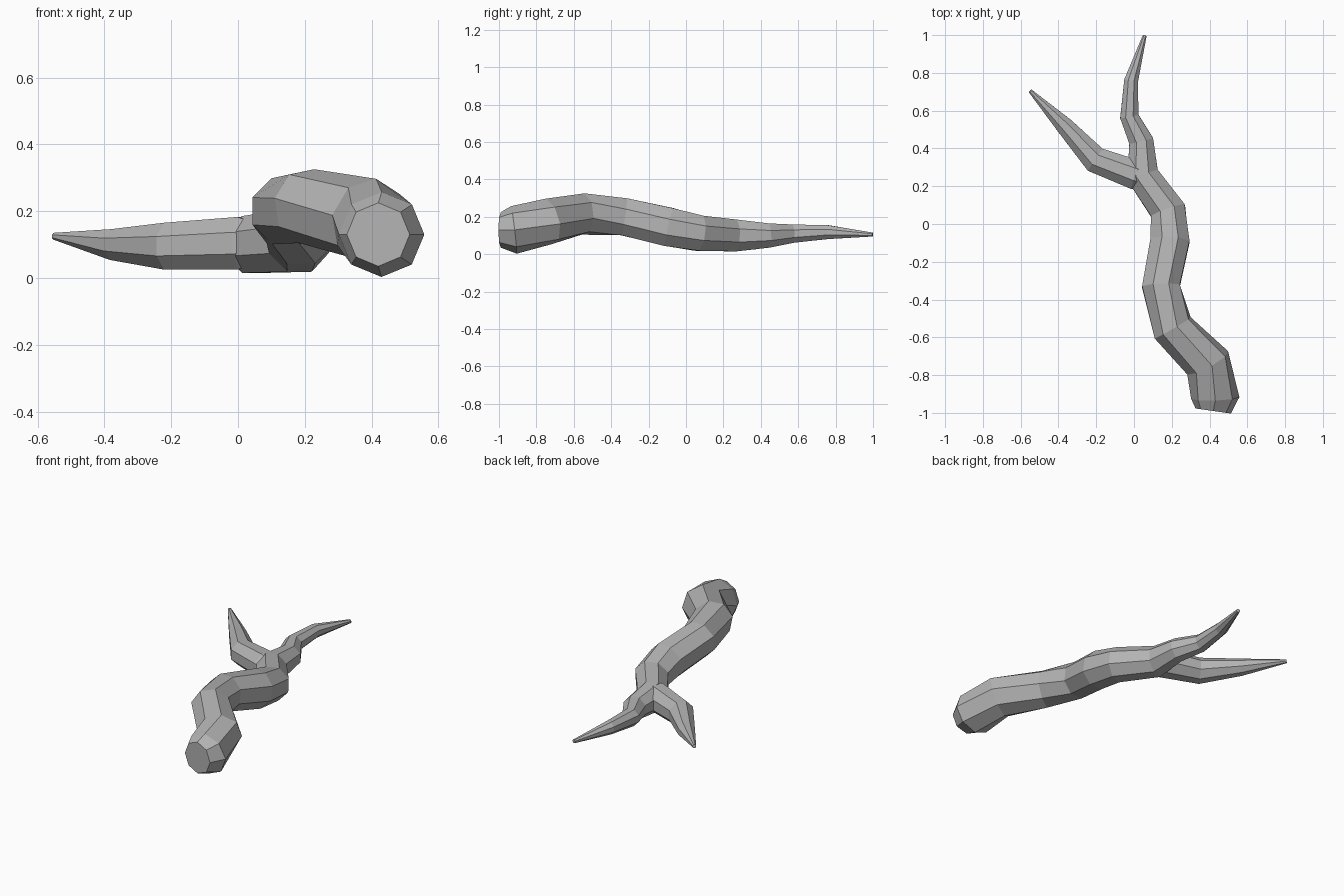
import bpy, bmesh, math
from mathutils import Vector

cube = bpy.data.objects.get("Cube")
if cube:
    bpy.data.objects.remove(cube)

bark = bpy.data.materials.new("grey_bark")
bark.use_nodes = True
bark.diffuse_color = (0.45, 0.45, 0.45, 1)
bark.node_tree.nodes["Principled BSDF"].inputs["Base Color"].default_value = (0.45, 0.45, 0.45, 1)

SIDES = 8


def limb(name, rings):
    """Sweep an octagon along rings of (x, y, z, radius, roll in degrees)."""
    centres = [Vector(r[:3]) for r in rings]
    bm = bmesh.new()
    loops = []
    for i, (c, ring) in enumerate(zip(centres, rings)):
        before = (c - centres[i - 1]).normalized() if i else Vector()
        after = (centres[i + 1] - c).normalized() if i + 1 < len(rings) else Vector()
        along = (before + after).normalized()
        side = along.cross(Vector((0, 0, 1))).normalized()
        up = side.cross(along)
        loop = []
        for k in range(SIDES):
            a = math.tau * k / SIDES + math.radians(ring[4])
            loop.append(bm.verts.new(c + ring[3] * (side * math.cos(a) + up * math.sin(a))))
        loops.append(loop)
    for a, b in zip(loops, loops[1:]):
        for k in range(SIDES):
            n = (k + 1) % SIDES
            bm.faces.new((a[k], a[n], b[n], b[k]))
    bm.faces.new(loops[0])
    bm.faces.new(loops[-1])
    bmesh.ops.recalc_face_normals(bm, faces=bm.faces)
    mesh = bpy.data.meshes.new(name)
    bm.to_mesh(mesh)
    bm.free()
    mesh.materials.append(bark)
    obj = bpy.data.objects.new(name, mesh)
    bpy.context.collection.objects.link(obj)
    return obj


# Thick bevelled butt, winding trunk and the straight twig
trunk = limb("trunk_and_twig", [
    (0.42, -0.99, 0.13, 0.095, 0),
    (0.43, -0.92, 0.13, 0.128, 0),
    (0.39, -0.735, 0.175, 0.125, -6),
    (0.205, -0.55, 0.215, 0.113, -12),
    (0.143, -0.33, 0.2, 0.108, -22.5),
    (0.19, -0.09, 0.145, 0.112, -22.5),
    (0.18, 0.07, 0.112, 0.102, -22.5),
    (0.045, 0.26, 0.1, 0.092, -22.5),
    (0.038, 0.44, 0.1, 0.07, -22.5),
    (-0.025, 0.57, 0.11, 0.053, -22.5),
    (-0.015, 0.76, 0.118, 0.04, -22.5),
    (0.057, 0.998, 0.105, 0.011, -22.5),
])

# Side twig growing out of the fork
twig = limb("side_twig", [
    (0.05, 0.245, 0.104, 0.07, -22.5),
    (0.01, 0.26, 0.104, 0.085, -22.5),
    (-0.205, 0.34, 0.095, 0.076, -22.5),
    (-0.368, 0.52, 0.1, 0.05, -22.5),
    (-0.55, 0.705, 0.125, 0.011, -22.5),
])

# Weld the two limbs into one skin
weld = trunk.modifiers.new("weld_fork", "BOOLEAN")
weld.operation = "UNION"
weld.solver = "EXACT"
weld.object = twig
bpy.context.view_layer.objects.active = trunk
bpy.ops.object.modifier_apply(modifier=weld.name)
bpy.data.objects.remove(twig)
trunk.name = "branch"
